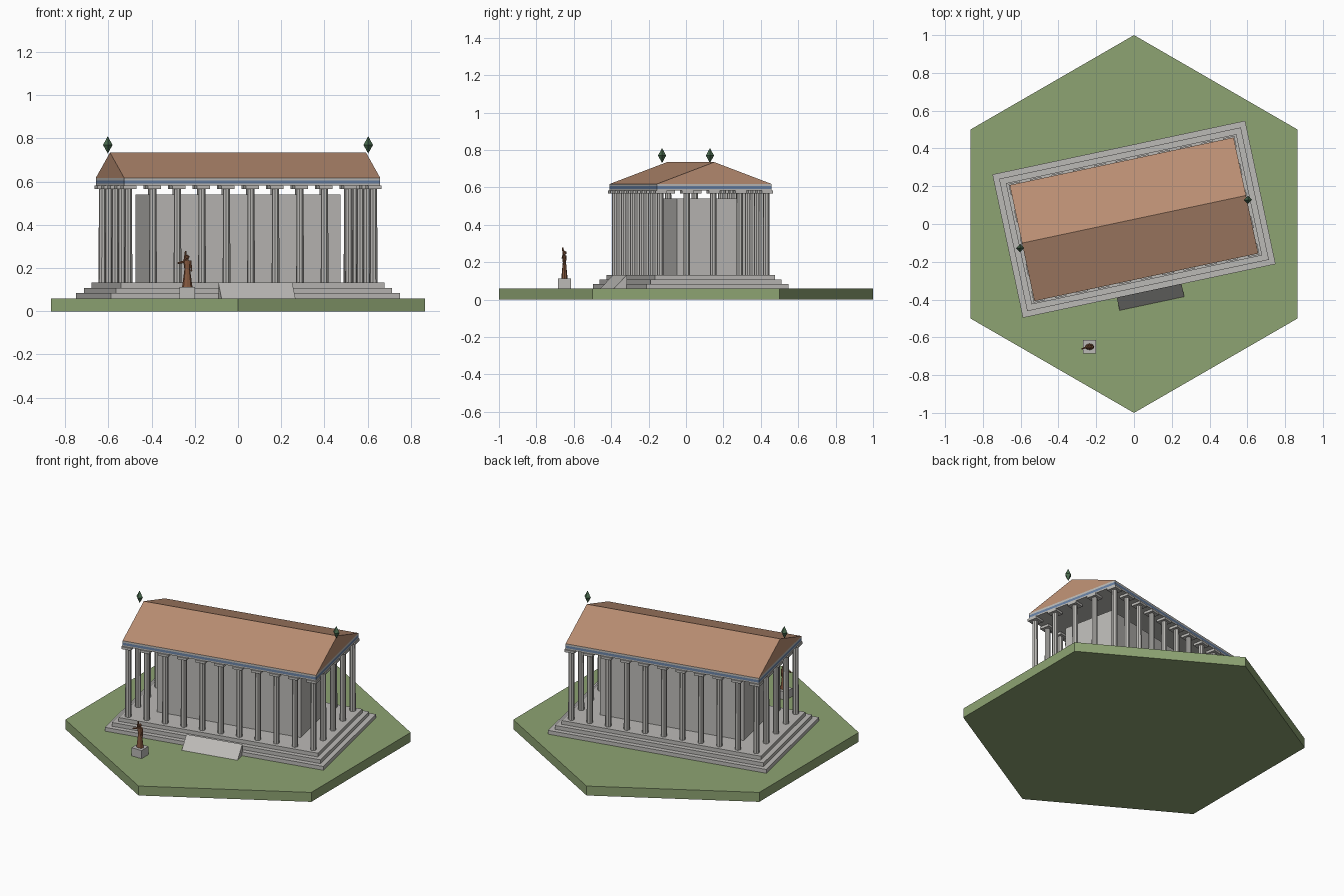
import bpy, bmesh, math
from mathutils import Vector, Matrix

if "Cube" in bpy.data.objects:
    bpy.data.objects.remove(bpy.data.objects["Cube"])

def material(name, rgb):
    m = bpy.data.materials.new(name)
    m.diffuse_color = (*rgb, 1)
    m.use_nodes = True
    m.node_tree.nodes["Principled BSDF"].inputs["Base Color"].default_value = m.diffuse_color
    return m

GRASS = material("grass_green", (0.27, 0.37, 0.17))
STONE = material("pale_stone", (0.50, 0.49, 0.47))
BLUE = material("frieze_blue", (0.14, 0.22, 0.37))
TILE = material("roof_terracotta", (0.49, 0.27, 0.17))
BRONZE = material("statue_bronze", (0.24, 0.10, 0.05))
FINIAL = material("finial_green", (0.07, 0.15, 0.08))

# Temple frame: turned 12 degrees on the lawn
TEMPLE = Matrix.Translation((0, 0.025, 0)) @ Matrix.Rotation(math.radians(12), 4, 'Z')
WORLD = Matrix.Identity(4)

def finish(name, bm, mat, frame=WORLD):
    bmesh.ops.recalc_face_normals(bm, faces=bm.faces)
    me = bpy.data.meshes.new(name)
    bm.to_mesh(me)
    bm.free()
    me.materials.append(mat)
    ob = bpy.data.objects.new(name, me)
    ob.matrix_world = frame
    bpy.context.collection.objects.link(ob)
    return ob

def add_box(bm, x, y, hx, hy, z0, z1):
    m = Matrix.Translation((x, y, (z0 + z1) / 2)) @ Matrix.Diagonal((2 * hx, 2 * hy, z1 - z0, 1))
    bmesh.ops.create_cube(bm, size=1, matrix=m)

def add_cone(bm, a, b, r0, r1, sides, turn=0.0, flat=1.0):
    a, b = Vector(a), Vector(b)
    d = b - a
    m = (Matrix.Translation((a + b) / 2) @ d.to_track_quat('Z', 'Y').to_matrix().to_4x4()
         @ Matrix.Diagonal((1, flat, 1, 1)) @ Matrix.Rotation(turn, 4, 'Z'))
    bmesh.ops.create_cone(bm, cap_ends=True, segments=sides, radius1=r0, radius2=r1,
                          depth=d.length, matrix=m)

def box(name, mat, frame, *dims):
    bm = bmesh.new()
    add_box(bm, *dims)
    return finish(name, bm, mat, frame)

def prism(name, mat, frame, profile, hx):
    """Extrude a (y, z) profile along x from -hx to hx."""
    bm = bmesh.new()
    f = bm.faces.new([bm.verts.new((-hx, y, z)) for y, z in profile])
    ext = bmesh.ops.extrude_face_region(bm, geom=[f])
    bmesh.ops.translate(bm, vec=(2 * hx, 0, 0),
                        verts=[v for v in ext['geom'] if isinstance(v, bmesh.types.BMVert)])
    return finish(name, bm, mat, frame)

# Hexagonal lawn
bm = bmesh.new()
add_cone(bm, (0, 0, 0), (0, 0, 0.06), 1, 1, 6)
lawn = finish("lawn", bm, GRASS)
# put corners on the y axis whatever the primitive's starting angle
if max(v.co.y for v in lawn.data.vertices) < 0.95:
    lawn.data.transform(Matrix.Rotation(math.radians(30), 4, 'Z'))

# Three steps
for i in range(3):
    box(f"step_{i + 1}", STONE, TEMPLE, 0, 0, 0.684 - 0.03 * i, 0.388 - 0.03 * i,
        0.06 + 0.024 * i, 0.084 + 0.024 * i)

# Entrance ramp
prism("ramp", STONE, TEMPLE, [(-0.456, 0.06), (-0.386, 0.06), (-0.386, 0.132)], 0.175)

# Inner chamber
box("chamber", STONE, TEMPLE, 0, 0, 0.45, 0.17, 0.132, 0.54)

# Colonnade: 11 by 5 around the edge
columns, capitals = bmesh.new(), bmesh.new()
NX, NY, LX, LY = 11, 5, 0.58, 0.29
for i in range(NX):
    for j in range(NY):
        if i in (0, NX - 1) or j in (0, NY - 1):
            x = -LX + 2 * LX * i / (NX - 1)
            y = -LY + 2 * LY * j / (NY - 1)
            add_cone(columns, (x, y, 0.132), (x, y, 0.568), 0.018, 0.017, 8, math.pi / 8)
            add_box(capitals, x, y, 0.031, 0.031, 0.567, 0.582)
finish("columns", columns, STONE, TEMPLE)
finish("capitals", capitals, STONE, TEMPLE)

# Beams above the columns
for name, mat, z0, z1 in (("architrave", STONE, 0.582, 0.591),
                          ("frieze", BLUE, 0.591, 0.606),
                          ("cornice", STONE, 0.606, 0.618)):
    box(name, mat, TEMPLE, 0, 0, 0.606, 0.314, z0, z1)

# Gabled roof
prism("roof", TILE, TEMPLE, [(-0.314, 0.618), (0.314, 0.618), (0, 0.735)], 0.606)

# Roof finials
for side, s in (("left", -1), ("right", 1)):
    bm = bmesh.new()
    x, y = 0.603 * s, 0.128 * s
    ring = [bm.verts.new((x + 0.022 * math.cos(k * math.pi / 2),
                          y + 0.022 * math.sin(k * math.pi / 2), 0.77)) for k in range(4)]
    for z in (0.73, 0.81):
        tip = bm.verts.new((x, y, z))
        for k in range(4):
            bm.faces.new((ring[k], ring[(k + 1) % 4], tip))
    finish(f"finial_{side}", bm, FINIAL)

# Statue on its pedestal
SX, SY = -0.235, -0.65
box("pedestal", STONE, WORLD, SX, SY, 0.035, 0.035, 0.06, 0.112)
bm = bmesh.new()
add_cone(bm, (SX, SY, 0.112), (SX, SY, 0.195), 0.024, 0.013, 8, flat=0.7)
add_cone(bm, (SX, SY, 0.195), (SX, SY, 0.236), 0.013, 0.019, 8, flat=0.65)
add_cone(bm, (SX, SY, 0.232), (SX, SY, 0.244), 0.006, 0.006, 6)
bmesh.ops.create_icosphere(bm, subdivisions=1, radius=0.012,
                           matrix=Matrix.Translation((SX, SY, 0.25)))
add_cone(bm, (SX - 0.012, SY, 0.23), (SX - 0.043, SY - 0.012, 0.223), 0.006, 0.004, 6)
add_cone(bm, (SX - 0.012, SY - 0.004, 0.23), (SX - 0.007, SY - 0.009, 0.278), 0.006, 0.004, 6)
add_cone(bm, (SX + 0.014, SY, 0.231), (SX + 0.02, SY - 0.003, 0.185), 0.006, 0.004, 6)
finish("statue", bm, BRONZE)
